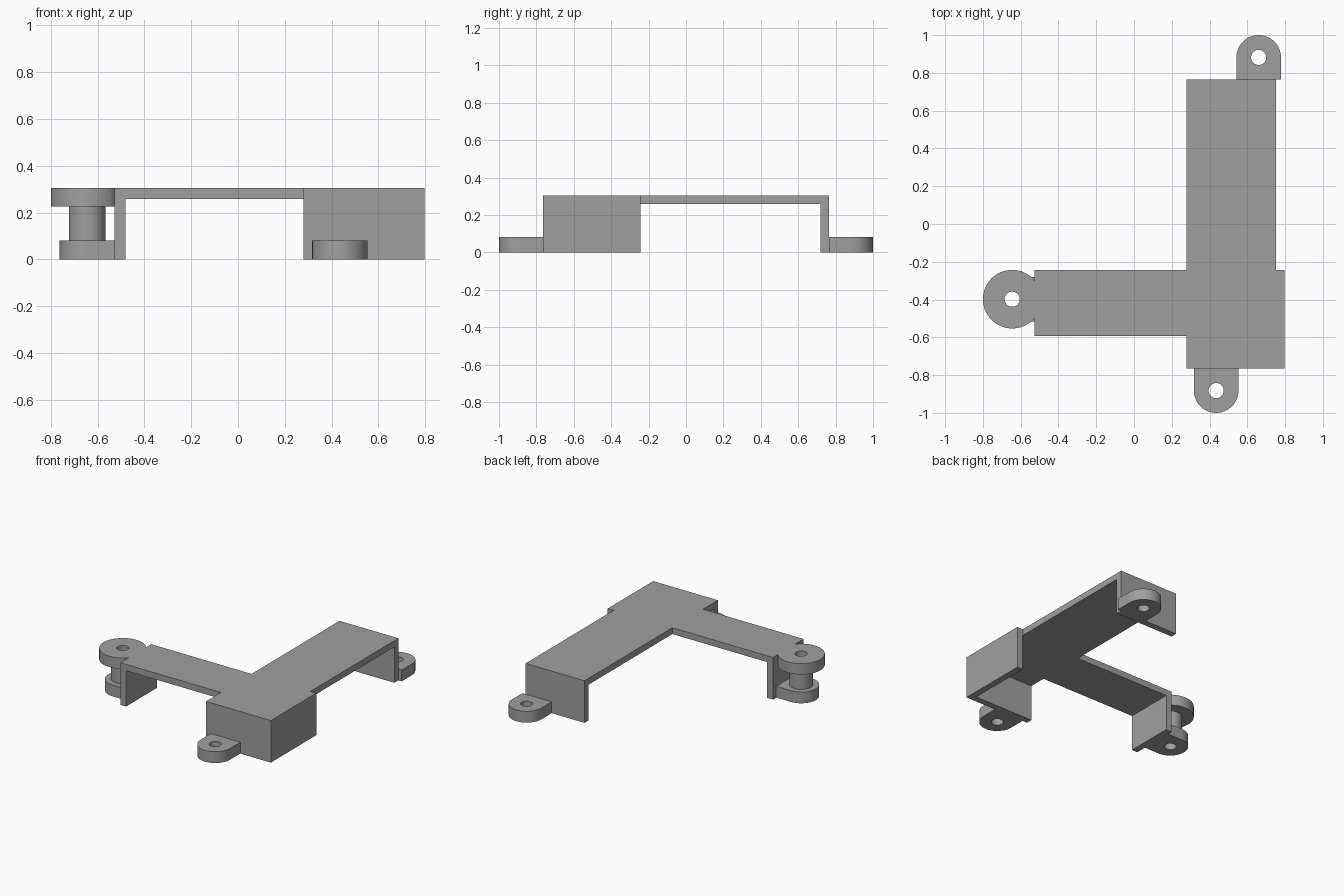
import bpy, bmesh, math

cube = bpy.data.objects.get("Cube")
if cube:
    bpy.data.objects.remove(cube, do_unlink=True)

grey = bpy.data.materials.new("grey")
grey.use_nodes = True
colour = (0.35, 0.35, 0.35, 1)
grey.diffuse_color = colour
grey.node_tree.nodes["Principled BSDF"].inputs["Base Color"].default_value = colour

TOP, UNDER, THICK = 0.305, 0.259, 0.046   # plate top, plate underside, wall thickness
LUG, LUG_H, HOLE = 0.118, 0.082, 0.04     # lug radius, lug height, hole radius
N = 64


def finish(name, bm, smooth=False):
    bmesh.ops.recalc_face_normals(bm, faces=bm.faces)
    mesh = bpy.data.meshes.new(name)
    bm.to_mesh(mesh)
    bm.free()
    mesh.materials.append(grey)
    obj = bpy.data.objects.new(name, mesh)
    bpy.context.collection.objects.link(obj)
    if smooth:
        bpy.ops.object.select_all(action='DESELECT')
        obj.select_set(True)
        bpy.context.view_layer.objects.active = obj
        bpy.ops.object.shade_smooth_by_angle(angle=math.radians(30))
    return obj


def prism(name, outline, z0, z1):
    """Extrude a flat outline between two heights."""
    bm = bmesh.new()
    face = bm.faces.new([bm.verts.new((x, y, z0)) for x, y in outline])
    new = bmesh.ops.extrude_face_region(bm, geom=[face])["geom"]
    bmesh.ops.translate(bm, vec=(0, 0, z1 - z0),
                        verts=[v for v in new if isinstance(v, bmesh.types.BMVert)])
    return finish(name, bm)


def ring_point(kind, r, a):
    """Round ring, D-shaped lug ring, or ring trimmed flat against the wall."""
    c, s = math.cos(a), math.sin(a)
    if kind == "lug" and c > 0:
        r /= max(abs(c), abs(s))
    elif kind == "trim" and c > 0.01:
        r = min(r, LUG / c)
    return r * c, r * s


def holed(name, centre, turn, rings):
    """Stack rings into a closed solid around a through hole; flat side faces 'turn'."""
    bm = bmesh.new()
    ct, st = math.cos(turn), math.sin(turn)
    loops = []
    for kind, r, z in rings:
        loop = []
        for i in range(N):
            x, y = ring_point(kind, r, math.tau * i / N)
            loop.append(bm.verts.new((centre[0] + x * ct - y * st,
                                      centre[1] + x * st + y * ct, z)))
        loops.append(loop)
    for k, a in enumerate(loops):
        b = loops[(k + 1) % len(loops)]
        for i in range(N):
            j = (i + 1) % N
            bm.faces.new((a[i], a[j], b[j], b[i]))
    return finish(name, bm, True)


# Top plate: square corner, long rear arm and narrower side arm
L, R, IN, STEP = -0.527, 0.798, 0.279, 0.751
F, B, MID, ARM = -0.764, 0.764, -0.243, -0.594
prism("top_plate", [(IN, F), (R, F), (R, MID), (STEP, MID), (STEP, B), (IN, B),
                    (IN, MID), (L, MID), (L, ARM), (IN, ARM)], UNDER, TOP)

# Walls hanging from the plate
prism("corner_wall", [(IN, F), (R, F), (R, MID), (R - THICK, MID),
                      (R - THICK, F + THICK), (IN, F + THICK)], 0, UNDER)
prism("rear_wall", [(IN, B - THICK), (STEP, B - THICK), (STEP, B), (IN, B)], 0, UNDER)
prism("side_arm_wall", [(L, ARM), (L + THICK, ARM), (L + THICK, MID), (L, MID)], 0, UNDER)

# Mounting lugs at the front and rear
lug = [("round", HOLE, 0), ("lug", LUG, 0), ("lug", LUG, LUG_H), ("round", HOLE, LUG_H)]
holed("front_lug", (0.435, F - LUG), math.pi / 2, lug)
holed("rear_lug", (0.66, B + LUG), -math.pi / 2, lug)

# Spool post: lug at the bottom, slim stem, wide disc on top
holed("spool_post", (L - LUG, -0.398), 0, [
    ("round", HOLE, 0), ("lug", LUG, 0), ("lug", LUG, LUG_H),
    ("round", 0.078, LUG_H), ("round", 0.078, 0.226),
    ("trim", 0.155, 0.226), ("trim", 0.155, TOP), ("round", HOLE, TOP)])
